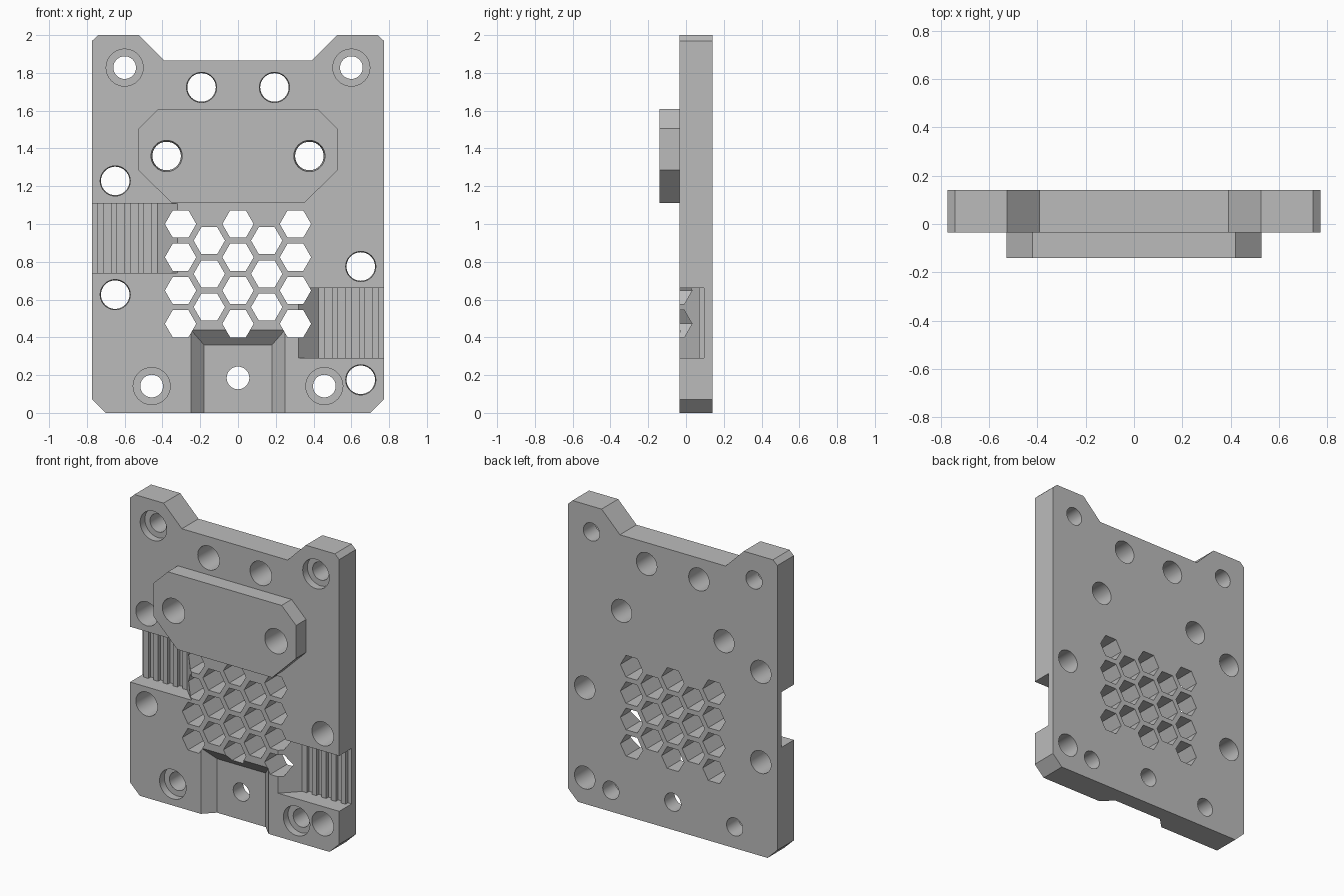
import bpy
import bmesh
from math import cos, sin, tau, radians

cube = bpy.data.objects.get("Cube")
if cube:
    bpy.data.objects.remove(cube, do_unlink=True)

grey = bpy.data.materials.new("mid_grey")
grey.use_nodes = True
colour = (0.5, 0.5, 0.5, 1)
grey.diffuse_color = colour
grey.node_tree.nodes["Principled BSDF"].inputs["Base Color"].default_value = colour

FACE, BACK = -0.035, 0.14      # front and back of the plate
PAD_FRONT = -0.14              # front of the raised pad
THROUGH = (-0.2, 0.2)          # depth range that clears everything


def loft(bm, ring_a, ring_b):
    """Closed solid between two matching rings of points."""
    a = [bm.verts.new(p) for p in ring_a]
    b = [bm.verts.new(p) for p in ring_b]
    n = len(a)
    faces = [bm.faces.new(a), bm.faces.new(b[::-1])]
    for i in range(n):
        j = (i + 1) % n
        faces.append(bm.faces.new((a[j], a[i], b[i], b[j])))
    bmesh.ops.recalc_face_normals(bm, faces=faces)


def prism(bm, outline, y0, y1):
    loft(bm, [(x, y0, z) for x, z in outline], [(x, y1, z) for x, z in outline])


def ring(x, y, z, r, n=40):
    return [(x + r * cos(tau * i / n), y, z + r * sin(tau * i / n)) for i in range(n)]


def hole(bm, x, z, r, y0=THROUGH[0], y1=THROUGH[1], n=40, r_end=None):
    loft(bm, ring(x, y0, z, r, n), ring(x, y1, z, r_end or r, n))


def mirrored(half):
    """Complete a right-hand outline with its mirror image."""
    return half + [(-x, z) for x, z in reversed(half)]


def make(name, bm):
    mesh = bpy.data.meshes.new(name)
    bm.to_mesh(mesh)
    bm.free()
    mesh.materials.append(grey)
    obj = bpy.data.objects.new(name, mesh)
    bpy.context.collection.objects.link(obj)
    return obj


def boolean(target, tool, operation):
    mod = target.modifiers.new(tool.name, 'BOOLEAN')
    mod.operation, mod.solver, mod.object = operation, 'EXACT', tool
    bpy.context.view_layer.objects.active = target
    bpy.ops.object.modifier_apply(modifier=mod.name)
    bpy.data.objects.remove(tool, do_unlink=True)


# Plate with chamfered corners and a recessed top edge
bm = bmesh.new()
prism(bm, mirrored([(0.70, 0), (0.772, 0.07), (0.772, 1.97), (0.74, 2),
                    (0.525, 2), (0.39, 1.865)]), FACE, BACK)
plate = make("mounting_plate", bm)

# Raised pad
bm = bmesh.new()
prism(bm, mirrored([(0.35, 1.11), (0.527, 1.285), (0.527, 1.505),
                    (0.42, 1.61)]), PAD_FRONT, 0.03)
boolean(plate, make("raised_pad", bm), 'UNION')

# Recesses: belt pockets, cable groove, counterbores
bm = bmesh.new()
RIB_TOP, FLOOR, PITCH, RIB = 0.07, 0.095, 0.0715, 0.034
profile = [(0.295, -0.06), (0.425, RIB_TOP)]
for i in range(5):
    start = 0.425 + i * PITCH
    if i:
        profile += [(start, FLOOR), (start, RIB_TOP)]
    profile += [(start + RIB, RIB_TOP), (start + RIB, FLOOR)]
profile += [(0.85, FLOOR), (0.85, -0.06)]
for side, z0, z1 in ((-1, 0.74, 1.109), (1, 0.29, 0.66)):
    loft(bm, [(side * x, y, z0) for x, y in profile],
         [(side * x, y, z1) for x, y in profile])


def groove_ring(y, half_width, top):
    return [(-half_width, y, -0.05), (half_width, y, -0.05),
            (half_width, y, top), (-half_width, y, top)]


loft(bm, groove_ring(-0.07, 0.285, 0.48), groove_ring(0.035, 0.18, 0.36))

screws = [(s * x, z) for s in (-1, 1) for x, z in ((0.6, 1.828), (0.457, 0.142))]
for x, z in screws:
    hole(bm, x, z, 0.098, y0=-0.1, y1=FACE + 0.05)
boolean(plate, make("recess_cutter", bm), 'DIFFERENCE')

# Through holes: screws, tapered bores, honeycomb vents
bm = bmesh.new()
for x, z in screws + [(0, 0.185)]:
    hole(bm, x, z, 0.06)
bores = [(s * x, z) for s in (-1, 1) for x, z in ((0.193, 1.723), (0.378, 1.36))]
bores += [(-0.65, 1.228), (-0.65, 0.626), (0.65, 0.775), (0.65, 0.175)]
for x, z in bores:
    hole(bm, x, z, 0.084, r_end=0.074)
for col in range(-2, 3):
    odd = col % 2
    for row in range(3 if odd else 4):
        hole(bm, col * 0.152, 0.472 + 0.176 * (row + odd / 2), 0.083, n=6)
boolean(plate, make("hole_cutter", bm), 'DIFFERENCE')

bpy.ops.object.select_all(action='DESELECT')
plate.select_set(True)
bpy.context.view_layer.objects.active = plate
bpy.ops.object.shade_smooth_by_angle(angle=radians(25))
